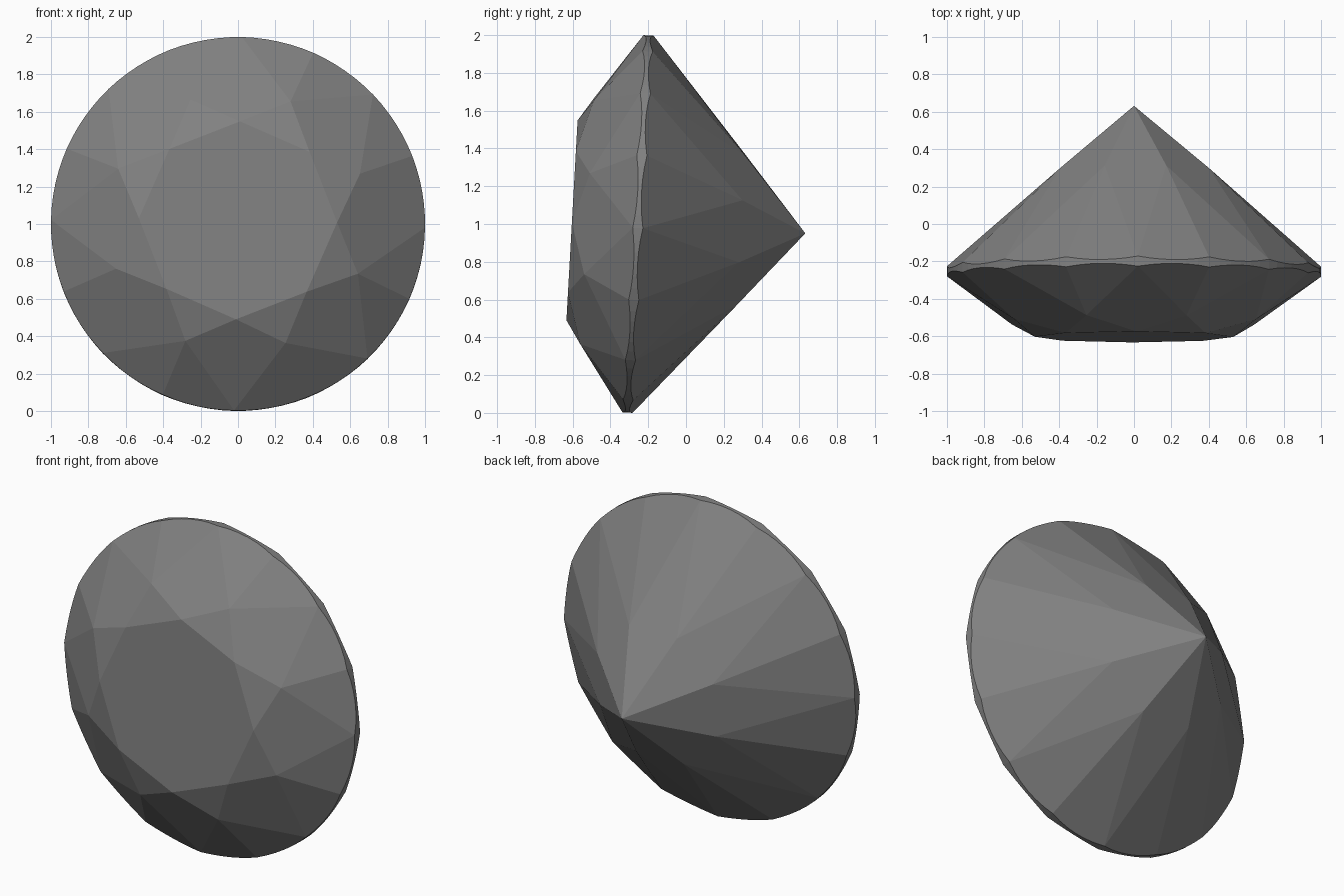
import bpy
import bmesh
from math import radians, sin, cos, tan
from mathutils import Matrix, Vector

cube = bpy.data.objects.get("Cube")
if cube:
    bpy.data.objects.remove(cube)

# Proportions along the stone's own axis (culet is positive)
GIRDLE = 0.027       # half thickness of the girdle
TABLE_R, TABLE_W = 0.53, -0.35
TIP = 0.887
STAR_R = 0.70        # where star, kite and upper girdle facets meet
LOWER_R = 0.43       # where the lower girdle facets meet
HALF = radians(22.5)


def polar(r, angle, w):
    return Vector((r * cos(angle), r * sin(angle), w))


def line(r, r0, w0, r1, w1):
    return w0 + (w1 - w0) * (r - r0) / (r1 - r0)


def cut(bm, a, b, c):
    """Grind one flat facet through three points, keeping the centre."""
    normal = (b - a).cross(c - a).normalized()
    if normal.dot(a) < 0:
        normal.negate()
    geom = bm.verts[:] + bm.edges[:] + bm.faces[:]
    bmesh.ops.bisect_plane(bm, geom=geom, dist=1e-5, plane_co=a,
                           plane_no=normal, clear_outer=True)
    rim = [e for e in bm.edges if e.is_boundary]
    if rim:
        bmesh.ops.holes_fill(bm, edges=rim, sides=0)


# Round blank
bm = bmesh.new()
bmesh.ops.create_cone(bm, cap_ends=True, segments=96, radius1=1, radius2=1, depth=2)

# Table
cut(bm, *(polar(TABLE_R, i * 2, TABLE_W) for i in range(3)))

# Heights that keep the main facets flat
star_w = line(STAR_R * cos(HALF), TABLE_R, TABLE_W, 1, -GIRDLE)
lower_w = line(LOWER_R * cos(HALF), 0, TIP, 1, GIRDLE)
culet = Vector((0, 0, TIP))

for i in range(8):
    a = i * 2 * HALF
    star_l, star_r = polar(STAR_R, a - HALF, star_w), polar(STAR_R, a + HALF, star_w)
    low_l, low_r = polar(LOWER_R, a - HALF, lower_w), polar(LOWER_R, a + HALF, lower_w)
    # Kite and pavilion main facets
    cut(bm, polar(TABLE_R, a, TABLE_W), star_l, star_r)
    cut(bm, culet, low_l, low_r)
    # Star facet
    cut(bm, polar(TABLE_R, a, TABLE_W), star_r, polar(TABLE_R, a + 2 * HALF, TABLE_W))
    # Upper and lower girdle facets
    for side, star, low in ((-1, star_l, low_l), (1, star_r, low_r)):
        b = a + side * HALF
        cut(bm, polar(1, a, -GIRDLE), polar(1, b, -GIRDLE), star)
        cut(bm, polar(1, a, GIRDLE), polar(1, b, GIRDLE), low)

bmesh.ops.remove_doubles(bm, verts=bm.verts[:], dist=0.0005)
bmesh.ops.recalc_face_normals(bm, faces=bm.faces[:])

# Lay the axis along y with the culet at the back, slightly tilted and rolled
pose = (Matrix.Translation((0, -0.254, 1.0))
        @ Matrix.Rotation(radians(-90 - 3.2), 4, 'X')
        @ Matrix.Rotation(radians(1.2), 4, 'Z'))
bmesh.ops.transform(bm, matrix=pose, verts=bm.verts[:])

mesh = bpy.data.meshes.new("cut_gem")
bm.to_mesh(mesh)
bm.free()
gem = bpy.data.objects.new("cut_gem", mesh)
bpy.context.collection.objects.link(gem)

mat = bpy.data.materials.new("gem_grey")
mat.use_nodes = True
colour = (0.22, 0.22, 0.22, 1)
mat.diffuse_color = colour
mat.node_tree.nodes["Principled BSDF"].inputs["Base Color"].default_value = colour
mesh.materials.append(mat)
